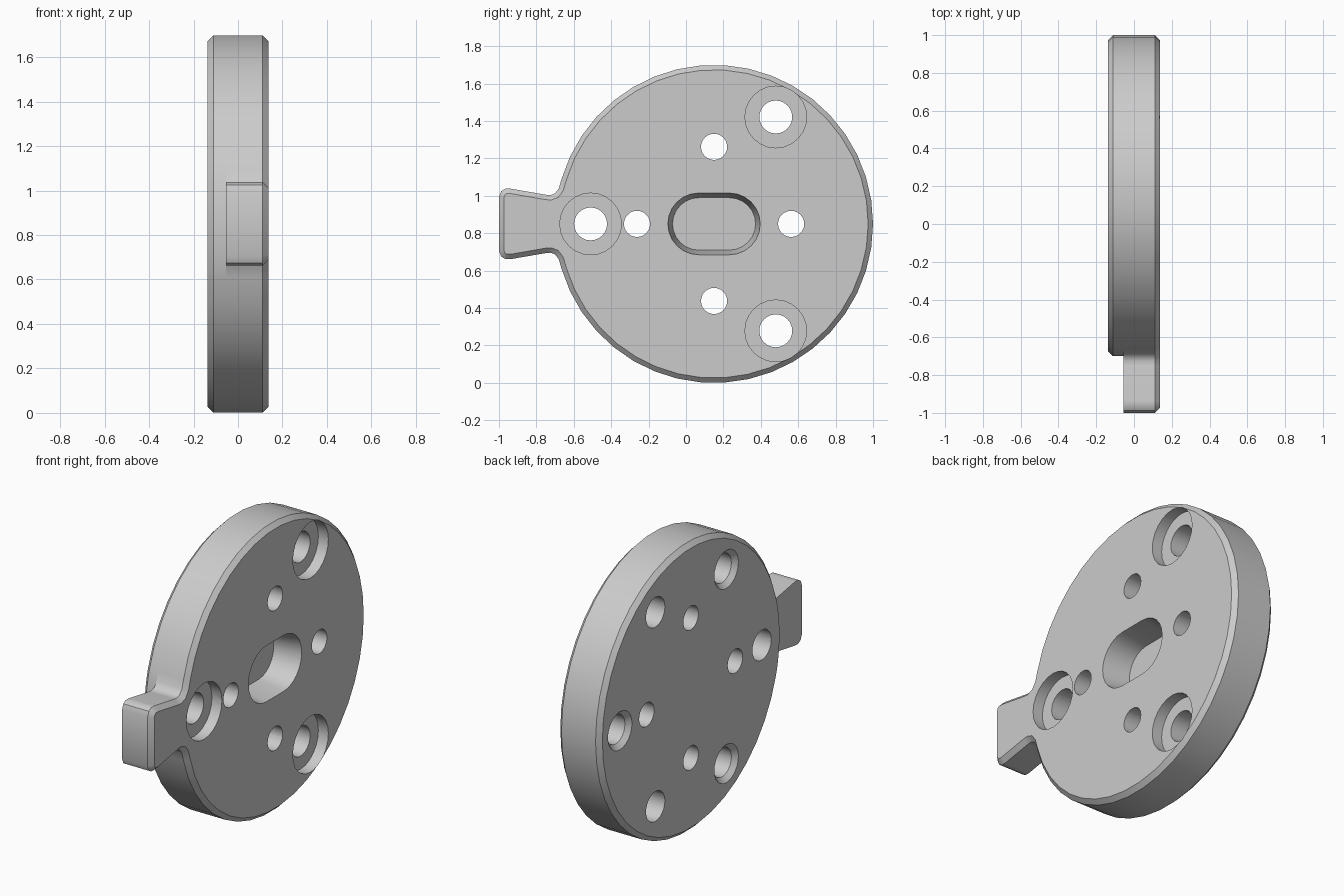
import bpy, bmesh
from math import sin, cos, pi, asin, hypot

if "Cube" in bpy.data.objects:
    bpy.data.objects.remove(bpy.data.objects["Cube"])

CY, CZ, R = 0.15, 0.85, 0.85        # disc centre and radius
X = 0.137                           # half thickness
CH = 0.026                          # edge chamfer
LEDGE = -0.055                      # back of the tab


def arc(cy, cz, r, a0, a1, n):
    return [(cy + r * cos(a0 + (a1 - a0) * i / n), cz + r * sin(a0 + (a1 - a0) * i / n))
            for i in range(n + 1)]


def inset(pts, d):
    """Offset a counter-clockwise loop inwards with mitred corners."""
    out = []
    for i, (y, z) in enumerate(pts):
        (py, pz), (ny, nz) = pts[i - 1], pts[(i + 1) % len(pts)]
        l1, l2 = hypot(y - py, z - pz), hypot(ny - y, nz - z)
        a = (-(z - pz) / l1, (y - py) / l1)
        b = (-(nz - z) / l2, (ny - y) / l2)
        k = d / (1 + a[0] * b[0] + a[1] * b[1])
        out.append((y + (a[0] + b[0]) * k, z + (a[1] + b[1]) * k))
    return out


def skin(bm, sections):
    """Join a list of (x, loop) sections with quads."""
    rings = [[bm.verts.new((x, y, z)) for y, z in pts] for x, pts in sections]
    for a, b in zip(rings, rings[1:]):
        for i in range(len(a)):
            j = (i + 1) % len(a)
            bm.faces.new((a[i], a[j], b[j], b[i]))


def finish(bm, name):
    """Weld, cap every open loop and make an object."""
    bmesh.ops.remove_doubles(bm, verts=bm.verts, dist=1e-5)
    bmesh.ops.holes_fill(bm, edges=[e for e in bm.edges if e.is_boundary], sides=0)
    bmesh.ops.recalc_face_normals(bm, faces=bm.faces)
    me = bpy.data.meshes.new(name)
    bm.to_mesh(me)
    bm.free()
    ob = bpy.data.objects.new(name, me)
    bpy.context.collection.objects.link(ob)
    return ob


# Outline: large arc plus flared tab with rounded corners
phi = asin(0.24 / R)
big = arc(CY, CZ, R, -pi + phi, pi - phi, 38)
half = [(-0.68, 0.19), (-0.70, 0.163), (-0.725, 0.154), (-0.75, 0.156),
        (-0.935, 0.188), (-0.965, 0.188), (-0.988, 0.175), (-1.0, 0.145)]
tab = [(y, CZ + d) for y, d in half] + [(y, CZ - d) for y, d in reversed(half)]
outline = big + tab
disc = big + arc(CY, CZ, R, pi - phi, pi + phi, len(tab) + 1)[1:-1]

# Body: tabbed front layer and plain disc behind it
bm = bmesh.new()
skin(bm, [(X, inset(outline, CH)), (X - CH, outline), (LEDGE, outline)])
skin(bm, [(LEDGE, disc), (-X + CH, disc), (-X, inset(disc, CH))])
plate = finish(bm, "mounting_plate")

# Cutters
bm = bmesh.new()
E = 0.05


def lathe(y, z, profile, n=24):
    skin(bm, [(x, arc(y, z, r, 0, 2 * pi, n)[:-1]) for x, r in profile])


# Four small through holes
for k in range(4):
    lathe(CY + 0.412 * cos(k * pi / 2), CZ + 0.412 * sin(k * pi / 2), [(-X - E, 0.07), (X + E, 0.07)])
# Three counterbored holes, and three blind countersunk holes from the back
for k in range(6):
    y, z = CY + 0.66 * cos(k * pi / 3), CZ + 0.66 * sin(k * pi / 3)
    if k % 2:
        step = X - 0.065
        lathe(y, z, [(-X - E, 0.088), (step, 0.088), (step, 0.165), (X + E, 0.165)])
    else:
        lathe(y, z, [(-X - E, 0.112), (-X, 0.112), (-X + 0.027, 0.085), (X - 0.08, 0.085)])


# Blind tapered slot in the front face
def stadium(r, h=0.082):
    return arc(CY + h, CZ, r, -pi / 2, pi / 2, 12) + arc(CY - h, CZ, r, pi / 2, 1.5 * pi, 12)


skin(bm, [(X + E, stadium(0.165)), (X, stadium(0.165)), (X - 0.165, stadium(0.14))])
cutter = finish(bm, "hole_cutter")
cutter.hide_render = True

bpy.context.view_layer.objects.active = plate
plate.select_set(True)
mod = plate.modifiers.new("holes", 'BOOLEAN')
mod.operation = 'DIFFERENCE'
mod.solver = 'EXACT'
mod.object = cutter
bpy.ops.object.modifier_apply(modifier=mod.name)
bpy.data.objects.remove(cutter)
bpy.ops.object.shade_smooth_by_angle(angle=0.6)
